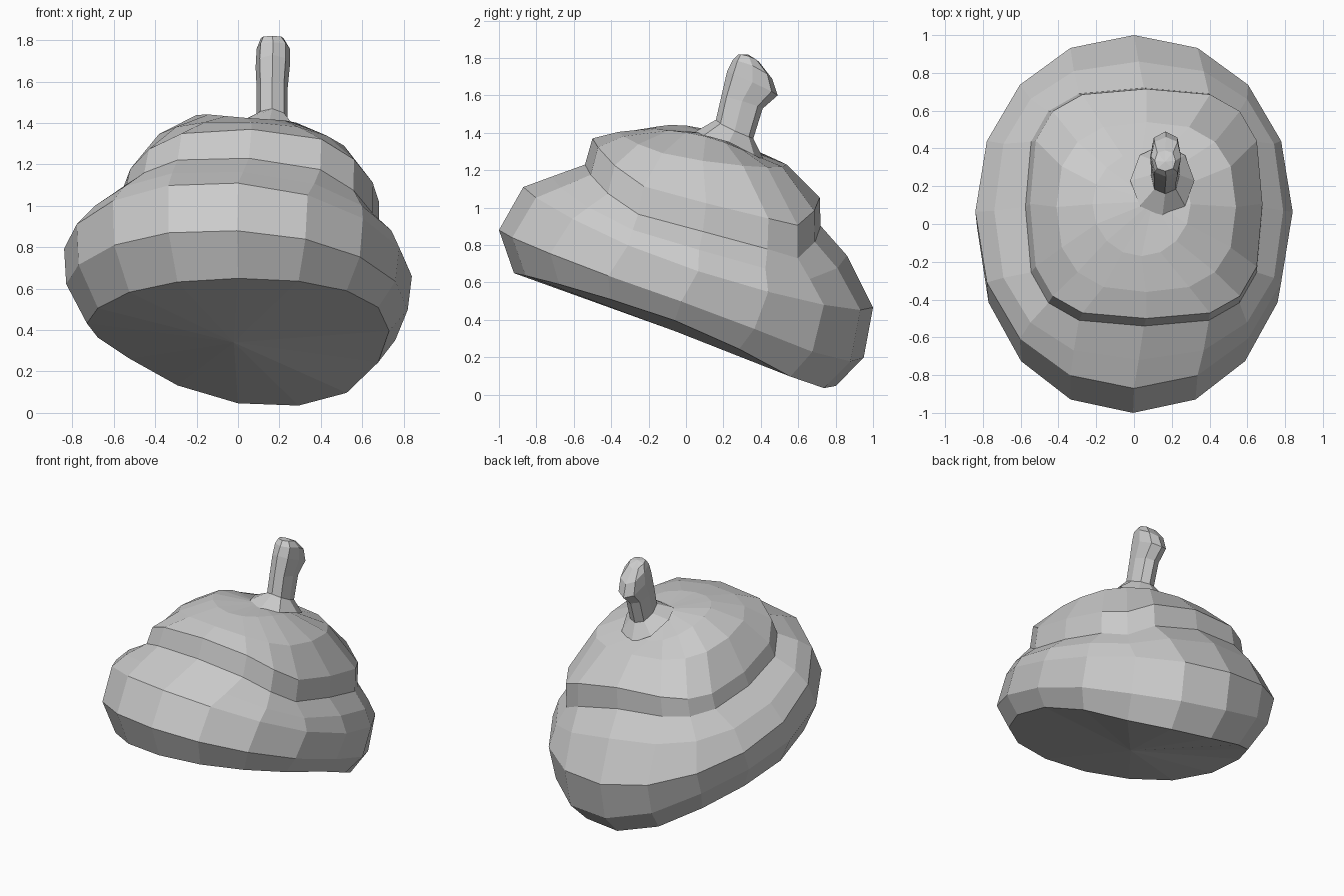
import bpy, bmesh
from math import sin, cos, pi, copysign

if "Cube" in bpy.data.objects:
    bpy.data.objects.remove(bpy.data.objects["Cube"])


def ring(front, right, back, left, n, power=2.0, dip=0.0, lift=0.0):
    """Tilted oval. front/back are (y, z), right/left are (x, z)."""
    cx, rx = (right[0] + left[0]) / 2, (right[0] - left[0]) / 2
    cy, ry = (back[0] + front[0]) / 2, (back[0] - front[0]) / 2
    zf, zr, zb, zl = front[1], right[1], back[1], left[1]
    a, b = (zf + zr + zb + zl) / 4, (zf - zb) / 2
    c, d = (zr - zl) / 2, (zf + zb - zr - zl) / 4
    pts = []
    for i in range(n):
        t = 2 * pi * i / n
        s, k = sin(t), cos(t)
        x = cx + rx * copysign(abs(s) ** (2 / power), s)
        y = cy - ry * copysign(abs(k) ** (2 / power), k)
        z = a + b * k + c * s + d * cos(2 * t)
        z -= dip * max(0, cos(t - 0.75 * pi)) ** 8    # sag at the back right corner
        z += lift * max(0, cos(t - 1.28 * pi)) ** 4   # raise the back left corner
        pts.append((x, y, z))
    return pts


def loft(name, rings, bottom=None, top=None):
    """Skin the rings; optionally close the ends to a centre point."""
    bm = bmesh.new()
    rows = [[bm.verts.new(p) for p in r] for r in rings]
    n = len(rows[0])
    for lo, hi in zip(rows, rows[1:]):
        for i in range(n):
            j = (i + 1) % n
            bm.faces.new((lo[i], lo[j], hi[j], hi[i]))
    for tip, row in ((bottom, rows[0]), (top, rows[-1])):
        if tip:
            v = bm.verts.new(tip)
            for i in range(n):
                bm.faces.new((row[i], row[(i + 1) % n], v))
    bmesh.ops.recalc_face_normals(bm, faces=bm.faces)
    mesh = bpy.data.meshes.new(name)
    bm.to_mesh(mesh)
    bm.free()
    obj = bpy.data.objects.new(name, mesh)
    bpy.context.collection.objects.link(obj)
    return obj


N = 16

# Seam shared by the body and the cap
seam = ring((-.54, 1.23), (.68, .88), (.72, .91), (-.575, 1.0), N, 3.2, .12)

# Squat lopsided body with a sloping underside
body = [
    ring((-.92, .65), (.73, .40), (.80, .03), (-.73, .39), N, 2.1, .055, .12),
    ring((-1.0, .88), (.82, .50), (.95, .18), (-.83, .58), N, 2.1, .03, .12),
    ring((-.87, 1.11), (.84, .66), (1.0, .46), (-.84, .78), N, 2.1, 0, .04),
    ring((-.72, 1.165), (.79, .78), (.86, .75), (-.74, .91), N, 2.4, .09),
    seam,
]
loft("body", body, bottom=(-.02, -.06, .34))

# Cap with a thick rim and a gently domed top
cap = [
    seam,
    ring((-.50, 1.37), (.68, 1.03), (.715, 1.06), (-.55, 1.10), N, 3.2, .10),
    ring((-.36, 1.405), (.54, 1.25), (.54, 1.23), (-.41, 1.31), N, 2.6),
    ring((-.17, 1.425), (.30, 1.38), (.38, 1.28), (-.22, 1.42), N),
]
loft("cap", cap, top=(.1, .12, 1.40))

# Crooked stem, flared at the foot and leaning back
stem = [
    ring((.04, 1.40), (.32, 1.35), (.42, 1.25), (-.02, 1.39), 8),
    ring((.16, 1.47), (.24, 1.41), (.36, 1.37), (.09, 1.42), 8, 2.5),
    ring((.19, 1.60), (.24, 1.57), (.41, 1.53), (.09, 1.57), 8, 2.5),
    ring((.22, 1.73), (.25, 1.67), (.49, 1.60), (.085, 1.67), 8, 2.5),
    ring((.25, 1.79), (.25, 1.76), (.46, 1.69), (.09, 1.76), 8, 2.5),
    ring((.28, 1.82), (.22, 1.81), (.39, 1.78), (.11, 1.81), 8, 2.5),
]
loft("stem", stem, top=(.165, .33, 1.82))
